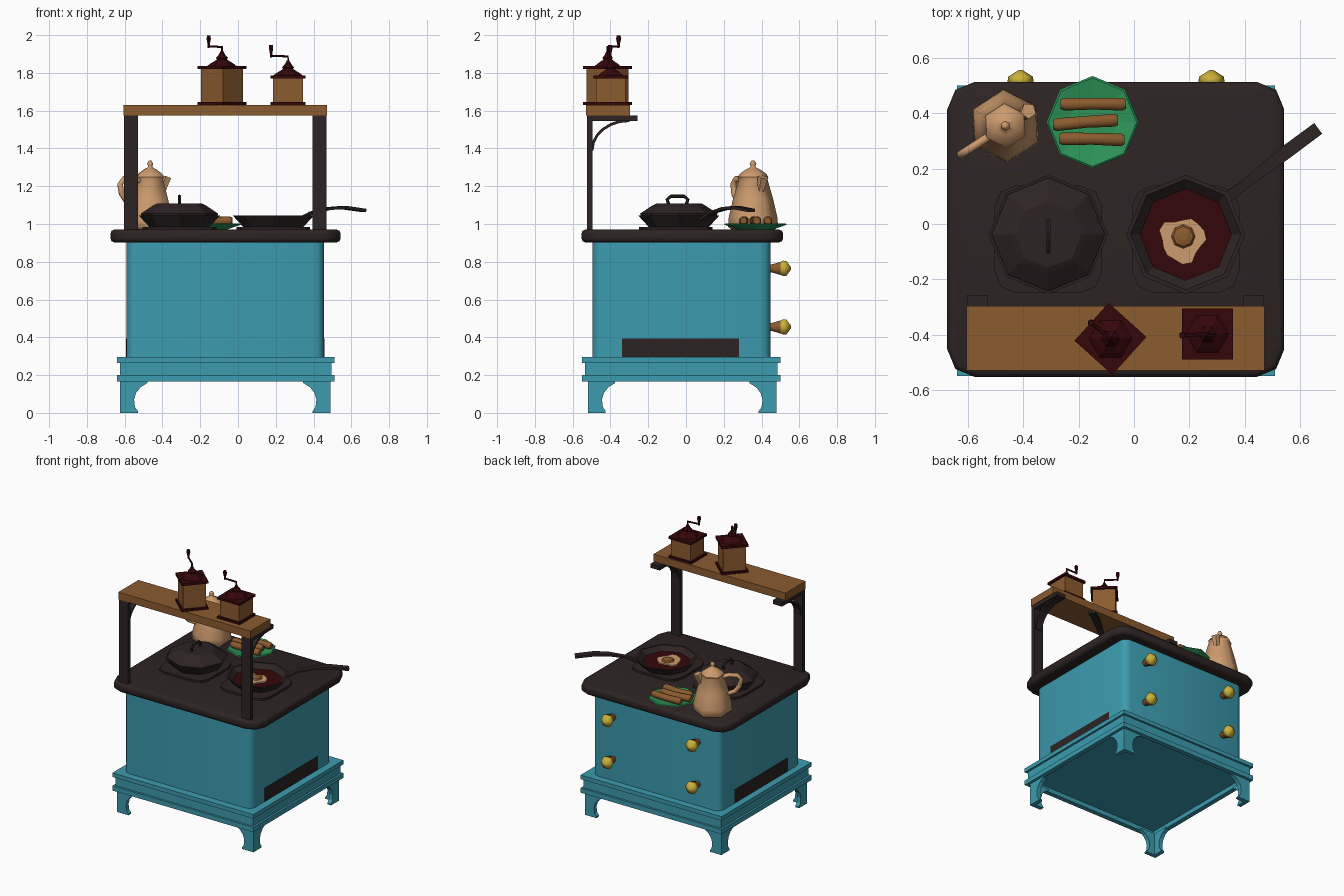
import bpy, bmesh, math
from mathutils import Vector, Matrix

if "Cube" in bpy.data.objects:
    bpy.data.objects.remove(bpy.data.objects["Cube"])

def mat(name, r, g, b):
    m = bpy.data.materials.new(name)
    m.diffuse_color = (r, g, b, 1)
    m.use_nodes = True
    m.node_tree.nodes["Principled BSDF"].inputs["Base Color"].default_value = m.diffuse_color
    return m

TEAL = mat("teal enamel", 0.045, 0.33, 0.43)
IRON = mat("dark iron", 0.027, 0.017, 0.017)
WOOD = mat("brown wood", 0.26, 0.105, 0.028)
RED = mat("dark red", 0.036, 0.002, 0.003)
BRASS = mat("yellow brass", 0.58, 0.43, 0.04)
TAN = mat("tan clay", 0.61, 0.33, 0.156)
GREEN = mat("green glaze", 0.026, 0.3, 0.098)

def finish(name, bm, material, matrix=None):
    if matrix:
        bm.transform(matrix)
    bmesh.ops.recalc_face_normals(bm, faces=bm.faces)
    me = bpy.data.meshes.new(name)
    bm.to_mesh(me)
    bm.free()
    me.materials.append(material)
    ob = bpy.data.objects.new(name, me)
    bpy.context.collection.objects.link(ob)
    return ob

def box(name, x, y, z, material, corner=0, edge=0, matrix=None, seg=3):
    """Box from ranges, with optional rounded upright corners and rims."""
    bm = bmesh.new()
    bmesh.ops.create_cube(bm, size=1)
    for v in bm.verts:
        v.co = [r[0] if c < 0 else r[1] for c, r in zip(v.co, (x, y, z))]
    if corner:
        up = [e for e in bm.edges if abs(e.verts[0].co.z - e.verts[1].co.z) > 1e-4]
        bmesh.ops.bevel(bm, geom=up, offset=corner, segments=seg, profile=0.5, affect='EDGES')
    if edge:
        rim = [e for e in bm.edges if abs(e.verts[0].co.z - e.verts[1].co.z) < 1e-4]
        bmesh.ops.bevel(bm, geom=rim, offset=edge, segments=2, profile=0.5, affect='EDGES')
    return finish(name, bm, material, matrix)

def prism(name, pts, axis, a, b, material):
    """Extrude a 2D outline: axis x takes (y, z), axis y takes (x, z), axis z takes (x, y)."""
    def co(p, t):
        return {'x': (t, p[0], p[1]), 'y': (p[0], t, p[1]), 'z': (p[0], p[1], t)}[axis]
    bm = bmesh.new()
    lo, hi = [[bm.verts.new(co(p, t)) for p in pts] for t in (a, b)]
    bm.faces.new(lo)
    bm.faces.new(hi)
    n = len(pts)
    for i in range(n):
        j = (i + 1) % n
        bm.faces.new((lo[i], lo[j], hi[j], hi[i]))
    return finish(name, bm, material)

def skin(bm, rings):
    """Join rings of vertices and cap both ends."""
    n = len(rings[0])
    for a, b in zip(rings, rings[1:]):
        for i in range(n):
            j = (i + 1) % n
            bm.faces.new((a[i], a[j], b[j], b[i]))
    bm.faces.new(rings[0])
    bm.faces.new(rings[-1])

def lathe(name, profile, sides, material, matrix, phase=90):
    bm = bmesh.new()
    angles = [math.radians(phase) + math.tau * i / sides for i in range(sides)]
    skin(bm, [[bm.verts.new((r * math.cos(t), r * math.sin(t), z)) for t in angles]
              for r, z in profile])
    return finish(name, bm, material, matrix)

def tube(name, pts, radii, sides, material, flat=1.0):
    """Sweep a round or flattened section along a path."""
    pts = [Vector(p) for p in pts]
    bm, rings = bmesh.new(), []
    side = None
    for i, p in enumerate(pts):
        d = (pts[min(i + 1, len(pts) - 1)] - pts[max(i - 1, 0)]).normalized()
        if side is None:
            side = d.cross(Vector((0, 0, 1)))
            if side.length < 0.1:
                side = Vector((1, 0, 0))
        side = (side - d * side.dot(d)).normalized()
        up = side.cross(d)
        r = radii[i] if isinstance(radii, (list, tuple)) else radii
        rings.append([bm.verts.new(p + r * (side * math.cos(t) + up * flat * math.sin(t)))
                      for t in [math.tau * (k + 0.5) / sides for k in range(sides)]])
    skin(bm, rings)
    return finish(name, bm, material)

at = lambda x, y, z=0: Matrix.Translation((x, y, z))

# Stove body, plinth and top
box("stove_body", (-0.59, 0.455), (-0.495, 0.447), (0.29, 0.91), TEAL, corner=0.05)
box("plinth_band", (-0.625, 0.495), (-0.535, 0.485), (0.198, 0.27), TEAL)
box("upper_moulding", (-0.64, 0.51), (-0.55, 0.5), (0.265, 0.295), TEAL)
# Lower moulding is an open frame, so the floor sits recessed
for y in ((-0.55, -0.515), (0.465, 0.5)):
    box("lower_moulding_x", (-0.64, 0.51), y, (0.165, 0.2), TEAL)
for x in ((-0.64, -0.605), (0.475, 0.51)):
    box("lower_moulding_y", x, (-0.515, 0.465), (0.165, 0.2), TEAL)
box("cooktop", (-0.675, 0.543), (-0.553, 0.514), (0.903, 0.97), IRON, corner=0.1, edge=0.02, seg=2)
for s, (a, b) in (("left", (-0.593, -0.58)), ("right", (0.445, 0.458))):
    box(s + "_vent", (a, b), (-0.34, 0.28), (0.297, 0.395), IRON)

# Bracket feet: two scrolled plates per corner
foot = [(0, 0), (.095, 0), (.095, .01), (.08, .03), (.075, .07), (.085, .105),
        (.108, .135), (.145, .158), (.145, .168), (0, .168)]
for cx, sx in ((-0.625, 1), (0.49, -1)):
    for cy, sy in ((-0.52, 1), (0.48, -1)):
        prism("foot_plate_x", [(cx + sx * u, z) for u, z in foot], 'y', cy, cy + sy * 0.03, TEAL)
        prism("foot_plate_y", [(cy + sy * u, z) for u, z in foot], 'x', cx, cx + sx * 0.03, TEAL)

# Drawer knobs on the back
for x in (-0.41, 0.28):
    for z in (0.455, 0.765):
        m = at(x, 0.44, z) @ Matrix.Rotation(-math.pi / 2, 4, 'X')
        lathe("knob_stem", [(.022, 0), (.026, .02), (.04, .06)], 6, WOOD, m, 0)
        lathe("knob_cap", [(.038, .058), (.047, .075), (.045, .092), (.006, .117)], 6, BRASS, m, 0)

# Shelf with posts, arms and curved braces
box("shelf", (-0.605, 0.472), (-0.53, -0.297), (1.575, 1.63), WOOD)
arc = [math.radians(a) for a in range(180, 89, -15)]
brace = [(-0.3 + 0.205 * math.cos(t), 1.39 + 0.165 * math.sin(t)) for t in arc]
brace += [(-0.3 + 0.19 * math.cos(t), 1.39 + 0.15 * math.sin(t)) for t in reversed(arc)]
for a, b in ((-0.603, -0.53), (0.395, 0.469)):
    box("shelf_post", (a, b), (-0.525, -0.495), (0.95, 1.575), IRON)
    box("shelf_arm", (a, b), (-0.525, -0.257), (1.545, 1.575), IRON)
    prism("shelf_brace", brace, 'x', a + 0.01, b - 0.01, IRON)

# Coffee grinders
def grinder(cx, cy, rot, top, hx, hy):
    m = at(cx, cy) @ Matrix.Rotation(math.radians(rot), 4, 'Z')
    sq = lambda h: ((-h, h), (-h, h))
    box("grinder_base", *sq(.092), (1.63, 1.645), RED, matrix=m)
    box("grinder_box", *sq(.079), (1.645, top), WOOD, matrix=m)
    box("grinder_lid", *sq(.092), (top - .005, top + .012), RED, matrix=m)
    lathe("grinder_dome", [(.08, top + .01), (.06, top + .025), (.035, top + .04),
                           (.026, top + .047), (.032, top + .054), (.018, top + .07), (.007, top + .09)],
          6, RED, at(cx, cy), 0)
    z = top + .112
    tube("grinder_crank", [(cx, cy, top + .06), (cx, cy, z), (cx + hx, cy + hy, z + .004)],
         [.006, .007, .006], 6, RED)
    lathe("grinder_grip", [(.006, z - .005), (.007, z + .015), (.013, z + .042), (.011, z + .06)],
          6, RED, at(cx + hx, cy + hy))

grinder(-0.085, -0.415, 48, 1.825, -0.07, 0.058)
grinder(0.265, -0.398, 0, 1.775, -0.09, -0.004)

# Burners, lidded pot and frying pan
pan = [(.16, .985), (.215, 1.045), (.2, 1.045), (.15, .998)]
for x, nm in ((-0.31, "pot"), (0.187, "frying_pan")):
    box(nm + "_burner", (x - .195, x + .195), (-.25, .14), (.965, .985), IRON, corner=.08, seg=2)
    lathe(nm, pan, 8, IRON, at(x, -0.038))
lathe("pot_lid", [(.2, 1.04), (.205, 1.055), (.14, 1.098), (.12, 1.108)], 8, IRON, at(-0.31, -0.038))
tube("lid_handle", [(-.31, -.09, 1.1), (-.31, -.1, 1.13), (-.31, -.08, 1.147), (-.31, -.01, 1.147),
                    (-.31, .01, 1.13), (-.31, 0, 1.1)], .009, 6, IRON)
tube("pan_handle", [(.33, .09, 1.025), (.39, .135, 1.06), (.48, .205, 1.082), (.56, .267, 1.087),
                    (.665, .345, 1.072)], [.03, .024, .03, .035, .034], 4, IRON, 0.35)
lathe("pan_sauce", [(.165, 1.0), (.17, 1.013)], 8, RED, at(0.187, -0.038))

# Fried egg
egg = [((.08 + .009 * math.sin(3 * t) + .007 * math.cos(5 * t)) * math.cos(t) + .175,
        (.08 + .009 * math.sin(3 * t) + .007 * math.cos(5 * t)) * math.sin(t) - .057)
       for t in [math.tau * i / 16 for i in range(16)]]
prism("egg_white", egg, 'z', 1.01, 1.022, TAN)
lathe("egg_yolk", [(.045, 1.02), (.036, 1.032), (.015, 1.037)], 8, WOOD, at(.178, -.045))

# Plate of sausages
lathe("plate", [(.09, .97), (.167, .997), (.16, 1.002), (.09, .988)], 8, GREEN, at(-0.15, 0.368))
for cx, y, tilt in ((-.147, .433, .0), (-.175, .367, .008), (-.152, .306, -.002)):
    tube("sausage", [(cx - .118, y - tilt, 1.017), (cx - .105, y - tilt, 1.017), (cx, y + .002, 1.014),
                     (cx + .105, y + tilt, 1.017), (cx + .118, y + tilt, 1.017)],
         [.018, .025, .023, .025, .018], 8, WOOD)

# Coffee pot with spout and handle
K = at(-0.465, 0.355)
lathe("coffee_pot", [(.115, .97), (.132, .985), (.13, 1.03), (.107, 1.13), (.077, 1.235), (.082, 1.25)],
      6, TAN, K, 93)
lathe("coffee_pot_lid", [(.08, 1.25), (.068, 1.268), (.035, 1.29), (.014, 1.3), (.013, 1.308),
                         (.018, 1.32), (.008, 1.335)], 6, TAN, K, 93)
d = Vector((math.cos(math.radians(213)), math.sin(math.radians(213)), 0))
c = Vector((-0.465, 0.355, 0))
up = lambda r, z: c + d * r + Vector((0, 0, z))
tube("coffee_pot_handle", [up(.06, 1.225), up(.11, 1.24), up(.165, 1.238), up(.19, 1.21),
                           up(.18, 1.16), up(.15, 1.12), up(.09, 1.1)], .017, 6, TAN)
tube("coffee_pot_spout", [up(-.07, 1.15), up(-.082, 1.2), up(-.1, 1.248)], [.015, .024, .03], 5, TAN)

# Smooth the rounded parts, keep hard edges
def smooth(prefixes, degrees):
    bpy.ops.object.select_all(action='DESELECT')
    for ob in bpy.context.scene.objects:
        if ob.name.startswith(prefixes):
            ob.select_set(True)
            bpy.context.view_layer.objects.active = ob
    bpy.ops.object.shade_smooth_by_angle(angle=math.radians(degrees))

smooth(("stove_body", "cooktop", "sausage", "lid_handle", "pan_handle"), 50)
smooth(("coffee_pot", "knob"), 65)
